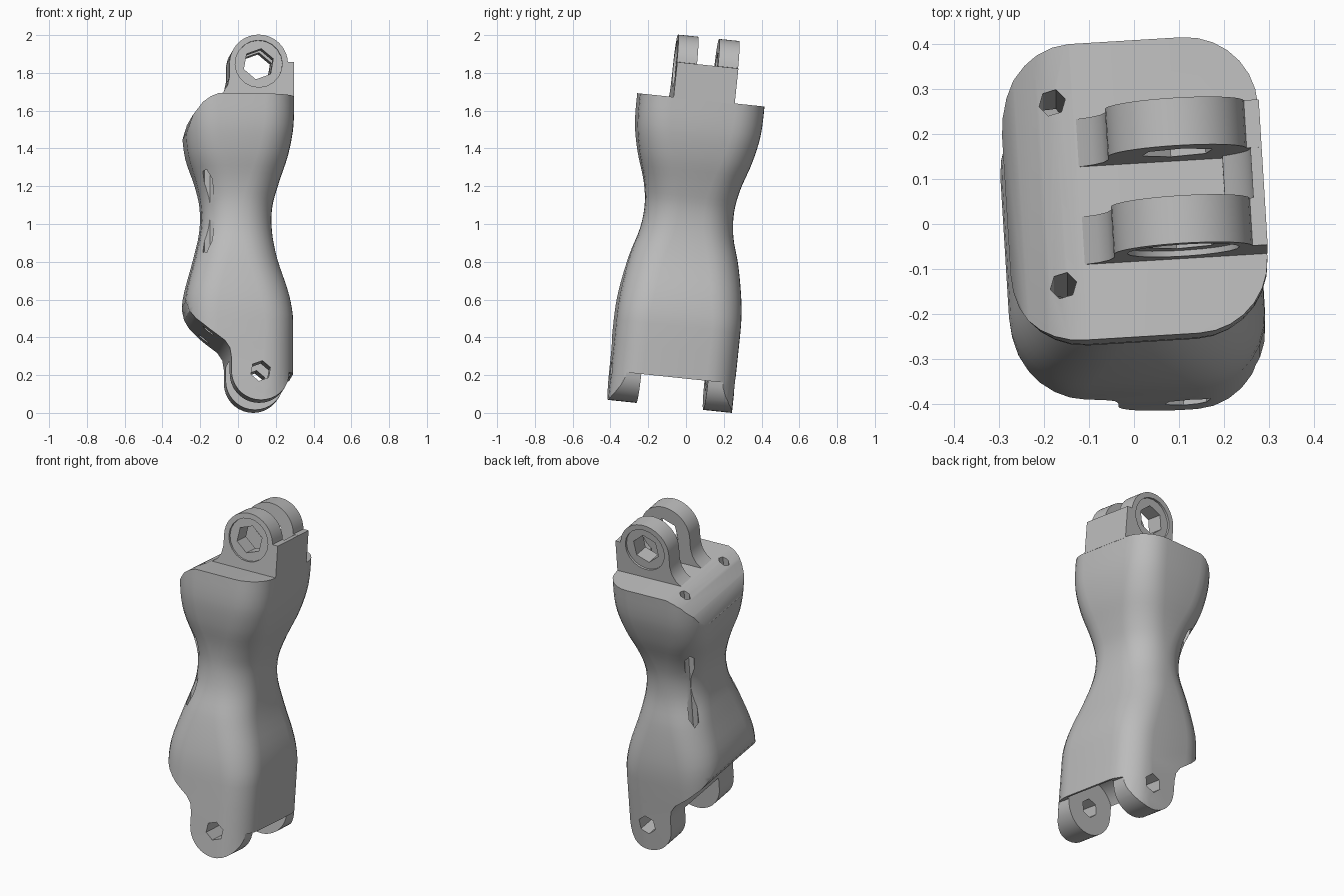
import bpy, bmesh, math
from mathutils import Matrix, Vector

if "Cube" in bpy.data.objects:
    bpy.data.objects.remove(bpy.data.objects["Cube"])

grey = bpy.data.materials.new("light_grey_plastic")
grey.use_nodes = True
grey.diffuse_color = (0.5, 0.5, 0.5, 1)
grey.node_tree.nodes["Principled BSDF"].inputs["Base Color"].default_value = (0.5, 0.5, 0.5, 1)

PIN_X, TOP_PIN, LOW_PIN, LUG_R = 0.1, 1.83, 0.178, 0.155
TOP_Z = 1.654


def add_object(name, bm):
    bmesh.ops.recalc_face_normals(bm, faces=bm.faces)
    mesh = bpy.data.meshes.new(name)
    bm.to_mesh(mesh)
    bm.free()
    obj = bpy.data.objects.new(name, mesh)
    bpy.context.collection.objects.link(obj)
    mesh.materials.append(grey)
    return obj


def loft(name, rings):
    bm = bmesh.new()
    rows = [[bm.verts.new(p) for p in ring] for ring in rings]
    n = len(rows[0])
    for a, b in zip(rows, rows[1:]):
        for i in range(n):
            j = (i + 1) % n
            bm.faces.new((a[i], a[j], b[j], b[i]))
    bm.faces.new(rows[0])
    bm.faces.new(rows[-1])
    return add_object(name, bm)


def prism(name, outline, y0, y1):
    """Extrude an x-z outline along y."""
    return loft(name, [[(x, y, z) for x, z in outline] for y in (y0, y1)])


def arc(cx, cz, r, start, end, steps):
    angles = [math.radians(start + (end - start) * i / steps) for i in range(steps + 1)]
    return [(cx + r * math.cos(a), cz + r * math.sin(a)) for a in angles]


def pin(cz, r, sides, y0, y1):
    return prism("cutter", arc(PIN_X, cz, r, 20, 380, sides)[:-1], y0, y1)


def boolean(obj, cutter, operation="DIFFERENCE"):
    mod = obj.modifiers.new("cut", "BOOLEAN")
    mod.operation, mod.object, mod.solver = operation, cutter, "EXACT"
    bpy.context.view_layer.update()
    result = bpy.data.meshes.new_from_object(
        obj.evaluated_get(bpy.context.evaluated_depsgraph_get()))
    obj.modifiers.clear()
    obj.data = result
    bpy.data.objects.remove(cutter)


def rounded_ring(z, left, right, half, r):
    ring = []
    corners = ((right - r, half - r), (left + r, half - r),
               (left + r, r - half), (right - r, r - half))
    for k, (cx, cy) in enumerate(corners):
        ring += [(x, y, z) for x, y in arc(cx, cy, r, 90 * k, 90 * k + 90, 7)]
    return ring


# Hourglass body: height, left x, right x, half depth, corner radius
stations = [Vector(s) for s in (
    (-0.05, -0.287, 0.282, 0.33, 0.16),
    (0.45, -0.287, 0.282, 0.33, 0.16),
    (0.6, -0.285, 0.262, 0.322, 0.17),
    (0.8, -0.235, 0.2, 0.288, 0.17),
    (0.95, -0.202, 0.175, 0.247, 0.17),
    (1.08, -0.2, 0.178, 0.237, 0.17),
    (1.2, -0.225, 0.21, 0.255, 0.17),
    (1.35, -0.272, 0.258, 0.3, 0.17),
    (1.5, -0.287, 0.284, 0.328, 0.165),
    (1.7, -0.287, 0.287, 0.332, 0.16))]


def smooth_stations(s, steps=4):
    slopes = [(s[min(i + 1, len(s) - 1)] - s[max(i - 1, 0)]) for i in range(len(s))]
    slopes = [d / d[0] for d in slopes]
    slopes[0] = slopes[1] = (s[1] - s[0]) / (s[1][0] - s[0][0])
    for i in range(len(s) - 1):
        h = s[i + 1][0] - s[i][0]
        for k in range(steps):
            t = k / steps
            yield (s[i] * (1 + 2 * t) * (1 - t) ** 2 + s[i + 1] * t * t * (3 - 2 * t)
                   + slopes[i] * h * t * (1 - t) ** 2 - slopes[i + 1] * h * t * t * (1 - t))
    yield s[-1]


body = loft("finger_body", [rounded_ring(*s) for s in smooth_stations(stations)])

# Side silhouette trims the sloped shoulder and shapes the lower hinge ears
silhouette = [(0.4, TOP_Z), (-0.125, TOP_Z), (-0.165, 1.638), (-0.205, 1.61), (-0.255, 1.545),
              (-0.283, 1.46), (-0.4, 1.3), (-0.4, 0.72), (-0.288, 0.56), (-0.272, 0.505),
              (-0.24, 0.46), (-0.17, 0.4), (-0.09, 0.34), (-0.063, 0.3), (-0.055, 0.25)]
silhouette += arc(PIN_X, LOW_PIN, LUG_R, 180, 360, 18) + [(0.4, LOW_PIN)]
boolean(body, prism("cutter", silhouette, -0.6, 0.6), "INTERSECT")

# Slot between the lower ears, with a round clearance above it
slot = arc(PIN_X, LOW_PIN, 0.17, 0, 180, 16)
slot += [(-0.5, LOW_PIN), (-0.5, -0.3), (0.5, -0.3), (0.5, LOW_PIN)]
boolean(body, prism("cutter", slot, -0.178, 0.178))
boolean(body, pin(LOW_PIN, 0.055, 6, -0.6, 0.6))

# Tendon channels running the full height on both sides
for side in (-1, 1):
    ring = arc(-0.17, side * 0.205, 0.03, 10, 370, 6)[:-1]
    boolean(body, loft("cutter", [[(x, y, z) for x, y in ring] for z in (0.1, 1.9)]))

# Upper knuckle lugs with pin hole and shallow recess on the outer faces
lug_outline = [(0.288, TOP_Z - 0.004), (0.288, 1.84)]
lug_outline += arc(PIN_X, TOP_PIN, LUG_R, 4, 180, 20)
lug_outline += [(-0.055, 1.76), (-0.065, 1.715), (-0.088, 1.678), (-0.125, TOP_Z - 0.004)]
parts = [body]
for name, side in (("front_knuckle_lug", -1), ("back_knuckle_lug", 1)):
    lug = prism(name, lug_outline, side * 0.056, side * 0.163)
    boolean(lug, pin(TOP_PIN, 0.083, 6, -0.6, 0.6))
    boolean(lug, pin(TOP_PIN, 0.125, 20, side * 0.15, side * 0.3))
    parts.append(lug)

# Stop wall closing the gap between the lugs
wall = [(0.288, TOP_Z - 0.004), (0.288, 1.84)]
wall += arc(PIN_X, TOP_PIN, 0.163, 3, -52, 8) + [(0.2, TOP_Z - 0.004)]
parts.append(prism("knuckle_stop_wall", wall, -0.056, 0.056))

# Lean the whole finger, then centre it on the ground
lean = (Matrix.Rotation(math.radians(-6), 4, "X") @ Matrix.Translation((0, -0.095, 0))
        @ Matrix.Rotation(math.radians(3.5), 4, "Z"))
for part in parts:
    part.data.transform(lean)
points = [v.co for part in parts for v in part.data.vertices]
low = [min(p[i] for p in points) for i in range(3)]
high = [max(p[i] for p in points) for i in range(3)]
shift = Matrix.Translation((-(low[0] + high[0]) / 2, -(low[1] + high[1]) / 2, -low[2]))
for part in parts:
    part.data.transform(shift)
    bpy.ops.object.select_all(action="DESELECT")
    part.select_set(True)
    bpy.context.view_layer.objects.active = part
    bpy.ops.object.shade_smooth_by_angle(angle=math.radians(32))
